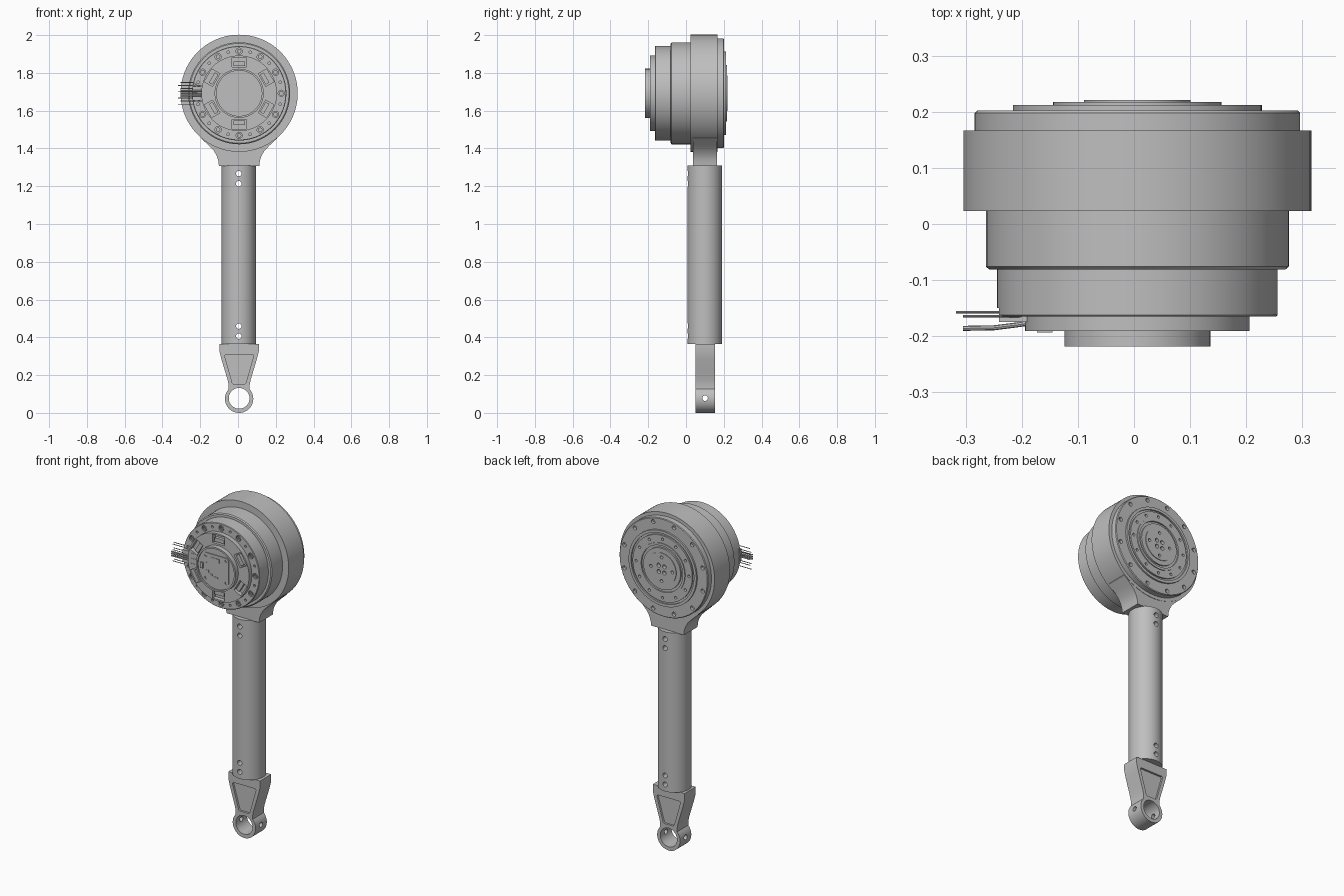
import bpy, bmesh, math
from mathutils import Matrix, Vector

cube = bpy.data.objects.get("Cube")
if cube:
    bpy.data.objects.remove(cube)

CX, CZ = 0.006, 1.692      # motor axis, running along y
TUBE_Y = 0.1               # depth of the arm centre line

metal = bpy.data.materials.new("grey metal")
metal.use_nodes = True
metal.diffuse_color = (0.52, 0.52, 0.52, 1)
metal.node_tree.nodes["Principled BSDF"].inputs["Base Color"].default_value = metal.diffuse_color


def finish(name, bm):
    bmesh.ops.recalc_face_normals(bm, faces=bm.faces)
    mesh = bpy.data.meshes.new(name)
    bm.to_mesh(mesh)
    bm.free()
    mesh.materials.append(metal)
    ob = bpy.data.objects.new(name, mesh)
    bpy.context.collection.objects.link(ob)
    return ob


def select(ob):
    bpy.ops.object.select_all(action="DESELECT")
    ob.select_set(True)
    bpy.context.view_layer.objects.active = ob


def smooth(ob):
    select(ob)
    bpy.ops.object.shade_smooth_by_angle(angle=math.radians(30))


def add_lathe(bm, profile, x, z, steps):
    """Revolve (radius, y) points about a y axis and cap both ends."""
    rings = []
    for r, y in profile:
        rings.append([bm.verts.new((x + r * math.cos(math.tau * i / steps), y,
                                    z + r * math.sin(math.tau * i / steps))) for i in range(steps)])
    for a, b in zip(rings, rings[1:]):
        for i in range(steps):
            j = (i + 1) % steps
            bm.faces.new((a[i], a[j], b[j], b[i]))
    bm.faces.new(rings[0])
    bm.faces.new(rings[-1])


def lathe(name, profile, spots=((CX, CZ),), steps=96):
    bm = bmesh.new()
    for x, z in spots:
        add_lathe(bm, profile, x, z, steps)
    return finish(name, bm)


def pegs(name, r, y0, y1, spots, steps=20):
    return lathe(name, [(r, y0), (r, y1)], spots, steps)


def prism(name, outline, y0, y1):
    """Extrude an (x, z) outline along y."""
    bm = bmesh.new()
    face = bm.faces.new([bm.verts.new((x, y0, z)) for x, z in outline])
    out = bmesh.ops.extrude_face_region(bm, geom=[face])
    verts = [v for v in out["geom"] if isinstance(v, bmesh.types.BMVert)]
    bmesh.ops.translate(bm, verts=verts, vec=(0, y1 - y0, 0))
    return finish(name, bm)


def mirrored(half):
    return [(CX + x, z) for x, z in half] + [(CX - x, z) for x, z in reversed(half) if x > 0.001]


def boxes(name, items):
    """Boxes given as (centre, size, turn about the motor axis)."""
    bm = bmesh.new()
    for centre, size, turn in items:
        m = Matrix.Translation(centre) @ Matrix.Rotation(turn, 4, "Y") @ Matrix.Diagonal((*size, 1))
        bmesh.ops.create_cube(bm, size=1, matrix=m)
    return finish(name, bm)


def circle(r, count, start=0.0):
    """Evenly spaced spots round the motor axis."""
    angles = [start + math.tau * i / count for i in range(count)]
    return [(CX + r * math.cos(a), CZ + r * math.sin(a)) for a in angles]


def cut(ob, *cutters):
    for c in cutters:
        c.hide_render = True
        mod = ob.modifiers.new("cut", "BOOLEAN")
        mod.operation, mod.solver, mod.object = "DIFFERENCE", "EXACT", c
        select(ob)
        bpy.ops.object.modifier_apply(modifier=mod.name)
        bpy.data.objects.remove(c)
    return ob


# Motor housing, stepping down towards the front
smooth(lathe("housing_ring", [(0.31, 0.023), (0.31, 0.167)]))
smooth(lathe("motor_body", [(0.264, -0.081), (0.27, -0.076), (0.27, 0.05)]))

cover = lathe("front_cover", [(0.247, -0.165), (0.25, -0.162), (0.25, -0.06)])
big, small = circle(0.223, 12), circle(0.225, 12, math.pi / 12)
big.pop(6)  # the cable outlet takes this place
outlet = ((CX - 0.225, -0.165, CZ), (0.07, 0.03, 0.085), 0)
cut(cover, pegs("bore_cutter", 0.0165, -0.18, -0.152, big),
    pegs("pin_cutter", 0.007, -0.18, -0.155, small, 12), boxes("outlet_cutter", [outlet]))
smooth(cover)
smooth(lathe("cover_screws", [(0.012, -0.145), (0.012, -0.162), (0.006, -0.162), (0.006, -0.156)], big, 12))

# Front cap with six wedge pockets
cap = lathe("front_cap", [(0.2, -0.191), (0.2, -0.15)])
pockets, lips = [], []
for i in range(6):
    a = math.pi / 2 + i * math.pi / 3
    pockets.append(((CX + 0.165 * math.cos(a), -0.19, CZ + 0.165 * math.sin(a)),
                    (0.05, 0.05, 0.078), -a))
    lips.append(((CX + 0.156 * math.cos(a), -0.172, CZ + 0.156 * math.sin(a)),
                 (0.022, 0.022, 0.062), -a))
cut(cap, boxes("pocket_cutter", pockets))
smooth(cap)
boxes("pocket_blocks", lips)

# Hub with a shallow recess holding the circuit board
hub = lathe("front_hub", [(0.13, -0.17), (0.13, -0.218), (0.12, -0.218), (0.12, -0.21)])
smooth(hub)
c = 0.012
corner = [(0.082, -0.082 + c), (0.082, 0.082 - c), (0.082 - c, 0.082)]
board = prism("circuit_board", mirrored([(0.082 - c, CZ - 0.082)] + [(x, CZ + z) for x, z in corner]),
              -0.215, -0.205)
holes = [(CX + sx * 0.066, CZ + sz * 0.066) for sx in (-1, 1) for sz in (-1, 1)]
cut(board, pegs("board_hole_cutter", 0.008, -0.23, -0.2, holes, 16))
chips = [(-0.005, 0.052, 0.055, 0.024), (-0.056, -0.025, 0.018, 0.014), (-0.03, -0.04, 0.014, 0.01),
         (0.0, -0.05, 0.024, 0.008), (-0.062, 0.02, 0.014, 0.012), (-0.094, 0.0, 0.018, 0.034)]
boxes("board_chips", [((CX + x, -0.214, CZ + z), (w, 0.007, h), 0) for x, z, w, h in chips])

# Cable connectors and leads on the right side
boxes("connectors", [((CX - 0.222, -0.165, CZ + s * 0.025), (0.05, 0.02, 0.024), 0) for s in (-1, 0, 1)]
      + [((CX - 0.165, -0.186, CZ + s * 0.03), (0.028, 0.014, 0.02), 0) for s in (-1, 0, 1)])


def lead(name, points, r):
    curve = bpy.data.curves.new(name, "CURVE")
    curve.dimensions = "3D"
    curve.bevel_depth, curve.bevel_resolution, curve.use_fill_caps = r, 2, True
    spline = curve.splines.new("POLY")
    spline.points.add(len(points) - 1)
    for p, co in zip(spline.points, points):
        p.co = (*co, 1)
    curve.materials.append(metal)
    ob = bpy.data.objects.new(name, curve)
    bpy.context.collection.objects.link(ob)
    select(ob)
    bpy.ops.object.convert(target="MESH")
    smooth(bpy.context.object)


for i in range(8):
    z = CZ + (i - 3.5) * 0.0165
    y = -0.157 - 0.007 * (i % 2)
    lead(f"thin_lead_{i + 1}", [(-0.2, y, CZ + (z - CZ) * 0.6), (-0.24, y, z),
                                (-0.317 + 0.012 * (i % 2), y, z)], 0.0022)
for i in range(3):
    z = CZ + (i - 1) * 0.012
    lead(f"thick_lead_{i + 1}", [(-0.17, -0.174, z), (-0.21, -0.18, z), (-0.25, -0.185, z),
                                 (-0.305, -0.186, z)], 0.0045)

# Output flange on the back, with ring grooves and bolt holes
flange = lathe("output_flange", [
    (0.29, 0.12), (0.29, 0.198), (0.286, 0.202), (0.222, 0.202), (0.222, 0.212), (0.206, 0.212),
    (0.206, 0.203), (0.195, 0.203), (0.195, 0.212), (0.15, 0.212), (0.15, 0.217), (0.136, 0.217),
    (0.136, 0.208), (0.122, 0.208), (0.122, 0.217), (0.095, 0.217), (0.095, 0.221)])
cut(flange, pegs("rim_hole_cutter", 0.012, 0.185, 0.23, circle(0.265, 12, math.pi / 12)),
    pegs("ring_hole_cutter", 0.008, 0.195, 0.23, circle(0.173, 12), 16),
    pegs("outer_hole_cutter", 0.009, 0.2, 0.23, circle(0.07, 4), 16),
    pegs("inner_hole_cutter", 0.012, 0.2, 0.23, circle(0.026, 4, math.pi / 4), 16))
smooth(flange)

# Flared neck joining the housing to the tube
neck = [(0.107, 1.308), (0.11, 1.335), (0.118, 1.36), (0.134, 1.388), (0.16, 1.415),
        (0.2, 1.452), (0.2, 1.6)]
smooth(prism("neck", mirrored(neck), 0.036, 0.165))

# Arm tube with cross-bolt holes
bm = bmesh.new()
bmesh.ops.create_cone(bm, cap_ends=True, segments=64, radius1=0.091, radius2=0.091, depth=0.945,
                      matrix=Matrix.Translation((CX - 0.002, TUBE_Y, 0.8375)))
tube = finish("arm_tube", bm)
cut(tube, pegs("bolt_cutter", 0.0145, -0.1, 0.3, [(CX - 0.002, z) for z in (1.267, 1.213, 0.459, 0.406)]))
smooth(tube)

# End fitting: tapered plate running into a round eye
EYE_Z = 0.075
half = [(0.104, 0.365), (0.104, 0.325), (0.094, 0.285), (0.076, 0.225), (0.061, 0.175), (0.056, 0.15)]
half += [(0.075 * math.cos(math.radians(a)), EYE_Z + 0.075 * math.sin(math.radians(a)))
         for a in range(42, -91, -6)]
fitting = prism("end_fitting", mirrored(half), 0.049, 0.154)
panel = mirrored([(0.03, 0.152), (0.036, 0.158), (0.077, 0.302), (0.072, 0.31)])
cross = pegs("cross_pin_cutter", 0.0145, -0.2, 0.2, [(0, 0)])
cross.data.transform(Matrix.Translation((0, 0.101, EYE_Z + 0.003)) @ Matrix.Rotation(math.pi / 2, 4, "Z"))
cut(fitting, prism("front_panel_cutter", panel, 0.03, 0.061), prism("back_panel_cutter", panel, 0.142, 0.17),
    pegs("eye_cutter", 0.055, -0.1, 0.3, [(CX, EYE_Z + 0.002)], 48), cross)
smooth(fitting)
